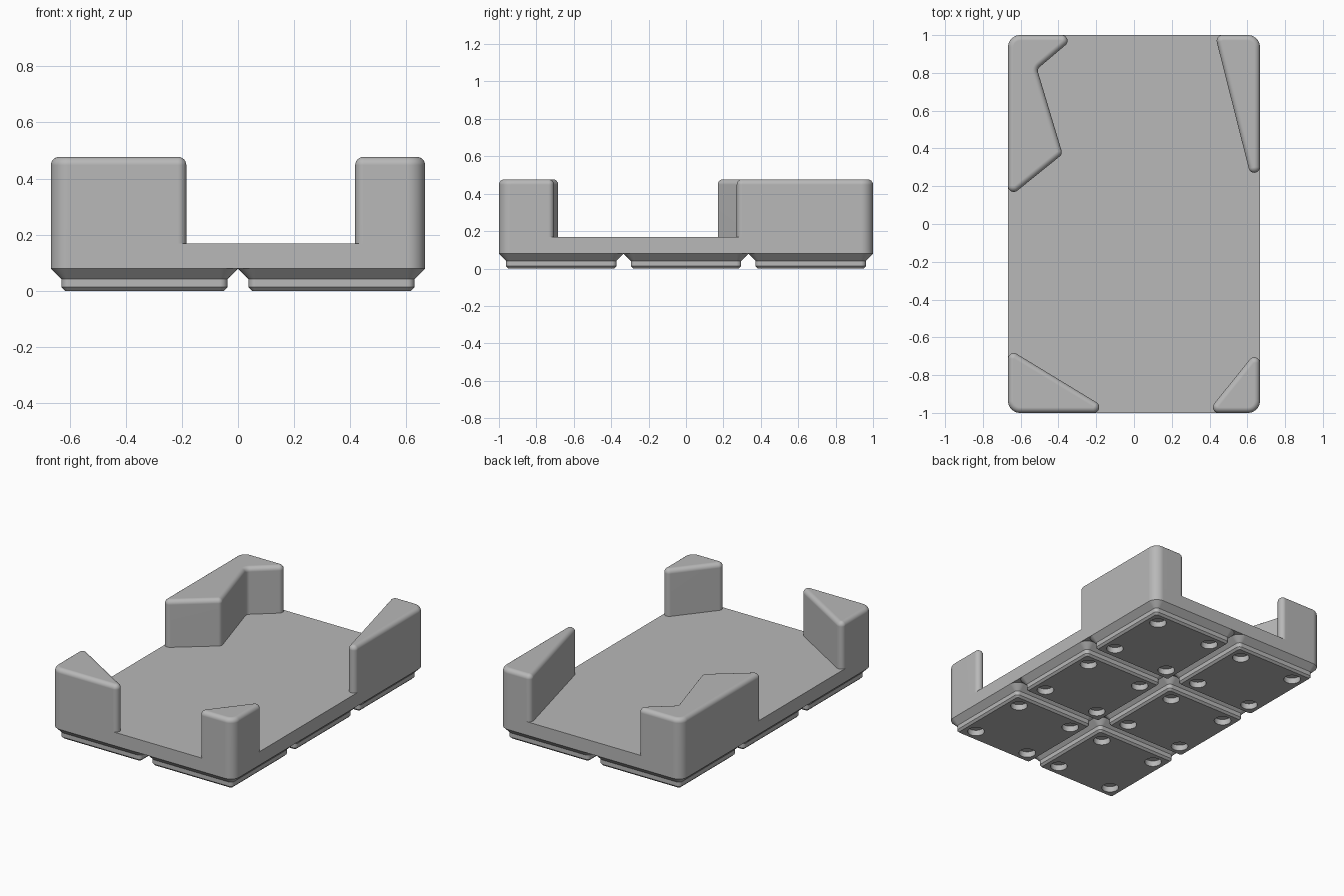
import bpy, bmesh
from math import sin, cos, pi, radians
from mathutils import Vector

cube = bpy.data.objects.get("Cube")
if cube:
    bpy.data.objects.remove(cube, do_unlink=True)

MM = 2 / 126                      # the tray is 126 mm long
HX, HY, PITCH = 42 * MM, 1.0, 42 * MM
FOOT_TOP, FLOOR, TOP = 5 * MM, 0.168, 0.477
CORNER, TIP = 4 * MM, 0.03

grey = bpy.data.materials.new("plain grey")
grey.use_nodes = True
COLOUR = (0.48, 0.48, 0.48, 1)
grey.diffuse_color = COLOUR
grey.node_tree.nodes["Principled BSDF"].inputs["Base Color"].default_value = COLOUR


def rounded(corners, steps=10):
    """Counter-clockwise (x, y, radius) corners -> list of (point, outward normal)."""
    out = []
    for i, (x, y, r) in enumerate(corners):
        p = Vector((x, y))
        a = (p - Vector(corners[i - 1][:2])).normalized()
        b = (Vector(corners[(i + 1) % len(corners)][:2]) - p).normalized()
        n0, n1 = Vector((a.y, -a.x)), Vector((b.y, -b.x))
        side = 1 if a.cross(b) > 0 else -1
        centre = p - side * r * (n0 + n1) / (1 + n0.dot(n1))
        turn = n0.angle(n1) * side
        for k in range(steps + 1):
            t = turn * k / steps
            n = Vector((n0.x * cos(t) - n0.y * sin(t), n0.x * sin(t) + n0.y * cos(t)))
            out.append((centre + side * r * n, n))
    return out


def loft(name, outline, levels):
    """Stack the outline at (inset, z) levels and cap both ends."""
    bm = bmesh.new()
    rings = [[bm.verts.new((*(p - n * d), z)) for p, n in outline] for d, z in levels]
    count = len(outline)
    for low, high in zip(rings, rings[1:]):
        for i in range(count):
            j = (i + 1) % count
            bm.faces.new((low[i], low[j], high[j], high[i]))
    bm.faces.new(rings[0][::-1])
    bm.faces.new(rings[-1])
    mesh = bpy.data.meshes.new(name)
    bm.to_mesh(mesh)
    bm.free()
    mesh.materials.append(grey)
    obj = bpy.data.objects.new(name, mesh)
    bpy.context.collection.objects.link(obj)
    return obj


def smooth(obj):
    bpy.ops.object.select_all(action="DESELECT")
    obj.select_set(True)
    bpy.context.view_layer.objects.active = obj
    bpy.ops.object.shade_smooth_by_angle(angle=radians(30))
    obj.modifiers.new("even normals", "WEIGHTED_NORMAL").keep_sharp = True


def rectangle(hx, hy, r):
    return rounded([(-hx, -hy, r), (hx, -hy, r), (hx, hy, r), (-hx, hy, r)])


# Tray floor
smooth(loft("tray_floor", rectangle(HX, HY, CORNER), [(0, FOOT_TOP), (0, FLOOR)]))

# Corner posts with rounded upper edges
posts = {
    "back_right_post": [(-HX, HY, CORNER), (-HX, 0.137, TIP), (-0.378, 0.37, TIP),
                        (-0.513, 0.82, TIP), (-0.3, HY, TIP)],
    "back_left_post": [(HX, HY, CORNER), (0.429, HY, TIP), (HX, 0.06, TIP)],
    "front_right_post": [(-HX, -HY, CORNER), (-0.107, -HY, TIP), (-HX, -0.66, TIP)],
    "front_left_post": [(HX, -HY, CORNER), (HX, -0.65, TIP), (0.385, -HY, TIP)],
}
EDGE = 0.029
rim = [(EDGE * (1 - cos(a)), TOP - EDGE * (1 - sin(a)))
       for a in (pi / 2 * k / 6 for k in range(7))]
for name, corners in posts.items():
    smooth(loft(name, rounded(corners), [(0, FLOOR)] + rim))

# Stepped foot with four round recesses underneath
foot = loft("foot", rectangle(PITCH / 2, PITCH / 2, CORNER),
            [(3.2 * MM, 0), (2.4 * MM, 0.8 * MM), (2.4 * MM, 2.6 * MM), (0, FOOT_TOP)])
bm = bmesh.new()
for sx in (-1, 1):
    for sy in (-1, 1):
        made = bmesh.ops.create_cone(bm, cap_ends=True, segments=32, radius1=3.25 * MM,
                                     radius2=3.25 * MM, depth=4.8 * MM)
        bmesh.ops.translate(bm, verts=made["verts"], vec=(13 * MM * sx, 13 * MM * sy, 0))
cut_mesh = bpy.data.meshes.new("recess_cutter")
bm.to_mesh(cut_mesh)
bm.free()
cut_mesh.materials.append(grey)
cutter = bpy.data.objects.new("recess_cutter", cut_mesh)
bpy.context.collection.objects.link(cutter)
cutter.hide_render = True
cut = foot.modifiers.new("recesses", "BOOLEAN")
cut.operation, cut.solver, cut.object = "DIFFERENCE", "EXACT", cutter
bpy.context.view_layer.objects.active = foot
bpy.ops.object.modifier_apply(modifier=cut.name)
bpy.data.objects.remove(cutter, do_unlink=True)
smooth(foot)

# Two by three grid of feet
for ix in range(2):
    for iy in range(3):
        unit = foot if ix == iy == 0 else foot.copy()
        if unit is not foot:
            bpy.context.collection.objects.link(unit)
        unit.name = f"foot_{ix + 1}_{iy + 1}"
        unit.location = ((ix - 0.5) * PITCH, (iy - 1) * PITCH, 0)
